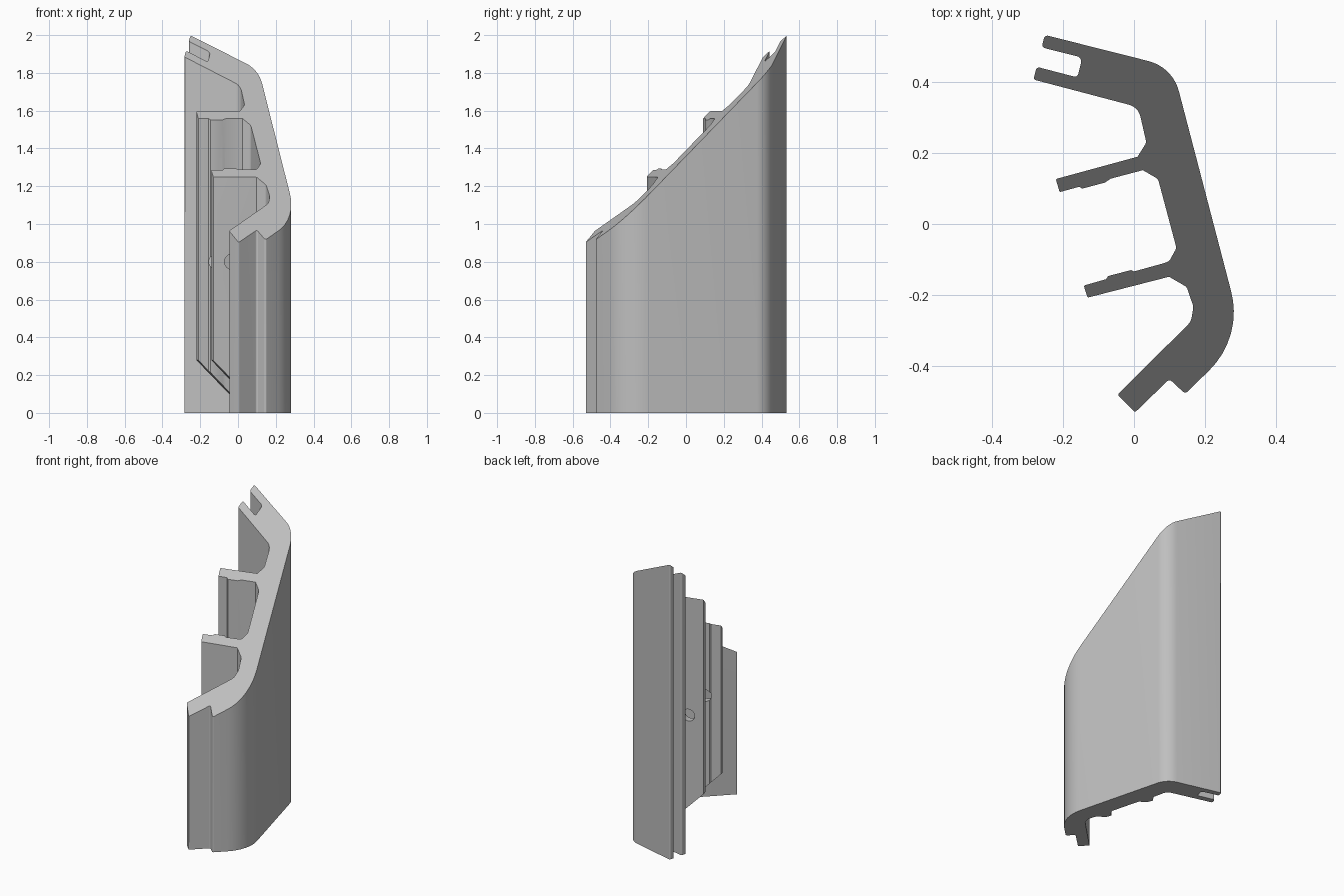
import bpy, bmesh, math
from mathutils import Vector

cube = bpy.data.objects.get("Cube")
if cube:
    bpy.data.objects.remove(cube, do_unlink=True)

grey = bpy.data.materials.new("plain grey")
grey.use_nodes = True
colour = (0.52, 0.52, 0.52, 1)
grey.diffuse_color = colour
grey.node_tree.nodes["Principled BSDF"].inputs["Base Color"].default_value = colour

TILT = math.radians(15)
ALONG = Vector((math.cos(TILT), math.sin(TILT)))     # direction of the ribs
RISE = Vector((-math.sin(TILT), math.cos(TILT)))     # direction of the wall


def mitre_top(p):
    """45 degree cut along the wall."""
    return 1.417 + p.dot(RISE)


def rounded(corners, steps=8):
    """Outline with each (x, y, radius) corner replaced by an arc."""
    out = []
    for i, (x, y, r) in enumerate(corners):
        p = Vector((x, y))
        if not r:
            out.append(p)
            continue
        a = (Vector(corners[i - 1][:2]) - p).normalized()
        b = (Vector(corners[(i + 1) % len(corners)][:2]) - p).normalized()
        half = a.angle(b) / 2
        centre = p + (a + b).normalized() * (r / math.sin(half))
        start = p + a * (r / math.tan(half)) - centre
        end = p + b * (r / math.tan(half)) - centre
        for k in range(steps + 1):
            out.append(centre + start.lerp(end, k / steps).normalized() * r
                       if k not in (0, steps) else centre + (end if k else start))
    return out


def extrude(name, corners, bottom):
    """Upright prism between a bottom height rule and the mitred top."""
    pts = rounded(corners)
    bm = bmesh.new()
    low = [bm.verts.new((p.x, p.y, bottom(p))) for p in pts]
    high = [bm.verts.new((p.x, p.y, mitre_top(p))) for p in pts]
    bm.faces.new(low)
    bm.faces.new(high)
    for i in range(len(pts)):
        j = (i + 1) % len(pts)
        bm.faces.new((low[i], low[j], high[j], high[i]))
    bmesh.ops.recalc_face_normals(bm, faces=bm.faces)
    mesh = bpy.data.meshes.new(name)
    bm.to_mesh(mesh)
    bm.free()
    mesh.materials.append(grey)
    obj = bpy.data.objects.new(name, mesh)
    bpy.context.collection.objects.link(obj)
    return obj


def smooth(obj):
    bpy.ops.object.select_all(action='DESELECT')
    obj.select_set(True)
    bpy.context.view_layer.objects.active = obj
    bpy.ops.object.shade_smooth_by_angle(angle=math.radians(30))


# Main wall with the slotted back arm, rib roots and angled front arm
wall = extrude("wall", [
    (-.252, .534, .01), (.109, .443, .118), (.308, -.319, .23),
    (.145, -.48, .01), (.1, -.438, .01), (.003, -.532, .006),
    (-.047, -.482, .006), (.161, -.276, .045), (.168, -.234, .03),
    (.149, -.178, .02), (.099, -.149, 0), (.087, -.11, 0),
    (.1, -.104, .01), (.12, -.068, .02), (.068, .127, .02),
    (.025, .152, 0), (.01, .19, 0), (.035, .23, .02), (.012, .33, .045),
    (-.284, .408, .006), (-.275, .444, .01), (-.16, .414, .01),
    (-.146, .47, .015), (-.261, .499, .01)], lambda p: 0)
smooth(wall)

# Two ribs with a raised pad and a chamfered lower end
ribs = {
    "back_rib": [(.025, .152, 0), (-.066, .128, 0), (-.082, .117, 0),
                 (-.146, .1, 0), (-.155, .105, 0), (-.21, .09, .004),
                 (-.221, .127, .004), (.01, .19, 0)],
    "front_rib": [(.099, -.149, 0), (-.131, -.208, .004), (-.142, -.174, .004),
                  (-.079, -.156, 0), (-.073, -.147, 0), (-.008, -.13, 0),
                  (0, -.134, 0), (.087, -.11, 0)],
}
hole_spots = {"back_rib": (-.12, .13), "front_rib": (-.038, -.165)}

for name, corners in ribs.items():
    tip = min((Vector(c[:2]) for c in corners), key=lambda p: p.dot(ALONG))
    rib = extrude(name, corners, lambda p: .28 - (p - tip).dot(ALONG))
    # Round hole through the rib
    x, y = hole_spots[name]
    bpy.ops.mesh.primitive_cylinder_add(
        vertices=32, radius=.04, depth=.14, location=(x, y, .8),
        rotation=(math.pi / 2, 0, TILT))
    cutter = bpy.context.object
    cutter.name = "hole_cutter"
    cutter.hide_render = True
    cutter.data.materials.append(grey)
    cut = rib.modifiers.new("hole", 'BOOLEAN')
    cut.operation = 'DIFFERENCE'
    cut.solver = 'EXACT'
    cut.object = cutter
    bpy.context.view_layer.objects.active = rib
    bpy.ops.object.modifier_apply(modifier=cut.name)
    bpy.data.objects.remove(cutter, do_unlink=True)
    smooth(rib)
